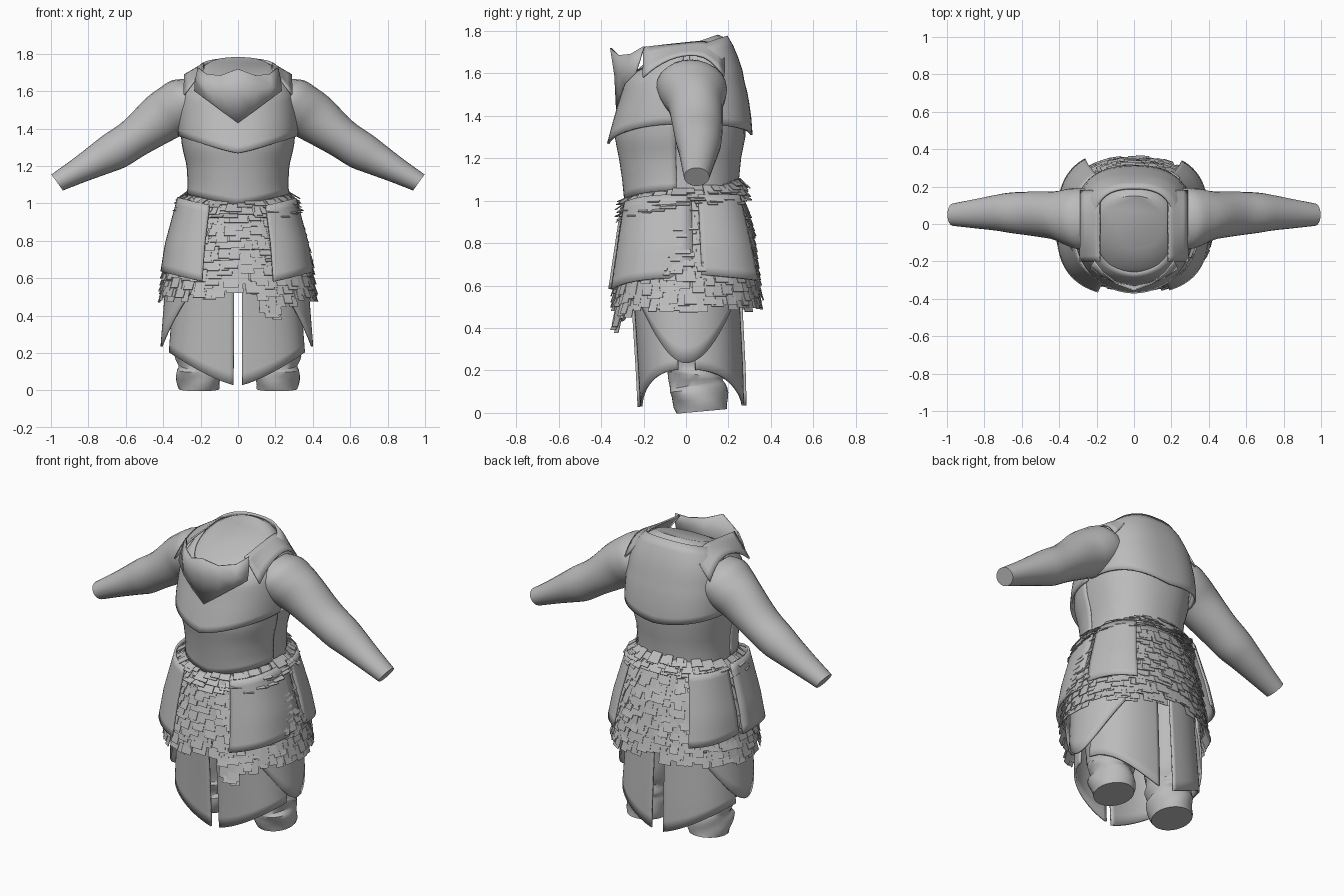
import bpy, math, random
from math import sin, cos, radians, exp, pi

random.seed(4)
cube = bpy.data.objects.get("Cube")
if cube:
    bpy.data.objects.remove(cube)

grey = bpy.data.materials.new("plain_grey")
grey.use_nodes = True
grey.diffuse_color = (0.5, 0.5, 0.5, 1)
grey.node_tree.nodes["Principled BSDF"].inputs["Base Color"].default_value = (0.5, 0.5, 0.5, 1)

# Profiles: height, half width, front depth, back depth
BODY = [(0.95, .28, .28, .24), (1.1, .265, .295, .25), (1.2, .27, .31, .26), (1.3, .295, .33, .28),
        (1.4, .305, .32, .28), (1.5, .305, .295, .275), (1.6, .285, .27, .25), (1.66, .26, .24, .22),
        (1.71, .2, .19, .185), (1.73, .165, .13, .15)]
PLATE = [(1.27, .315, .37, .315), (1.4, .32, .335, .305), (1.5, .315, .305, .29),
         (1.6, .297, .285, .262), (1.67, .26, .245, .225), (1.72, .205, .2, .19)]
SKIRT = [(.35, .42, .355, .36), (.5, .41, .34, .35), (.7, .385, .32, .33),
         (.85, .345, .3, .31), (1.02, .285, .28, .265), (1.1, .27, .28, .255)]
HIP = [(.5, .42, .385, .4), (.62, .405, .365, .385), (.78, .38, .34, .35), (1.04, .31, .3, .285)]
CLOTH = [(0, .365, .215, .275), (.2, .36, .225, .27), (.6, .33, .25, .25)]
FLAP = [(.2, .405, .25, .28), (.65, .37, .29, .29)]


def surf(profile, deg, z, off=0.0, p=0.9):
    """Point on a body-like surface at an angle (0 = left, -90 = front) and height."""
    row = profile[0] if z < profile[0][0] else profile[-1]
    for lo, hi in zip(profile, profile[1:]):
        if lo[0] <= z <= hi[0]:
            t = (z - lo[0]) / (hi[0] - lo[0])
            row = [a + (b - a) * t for a, b in zip(lo, hi)]
    c, s = cos(radians(deg)), sin(radians(deg))
    x = (row[1] + off) * math.copysign(abs(c) ** p, c)
    y = ((row[3] if s > 0 else row[2]) + off) * math.copysign(abs(s) ** p, s)
    tilt = 0.35 * min(max((z - 1.55) / 0.18, 0), 1)
    return (x, y, z + tilt * y)


def smooth_path(pts, steps=4):
    """Catmull-Rom refinement of rows of numbers."""
    ext, out = [pts[0]] + pts + [pts[-1]], []
    for a, b, c, d in zip(ext, ext[1:], ext[2:], ext[3:]):
        for k in range(steps):
            t = k / steps
            out.append([q + t * (r - p) / 2 + t * t * (p - 2.5 * q + 2 * r - s / 2)
                        + t ** 3 * (1.5 * (q - r) + (s - p) / 2) for p, q, r, s in zip(a, b, c, d)])
    return out + [pts[-1]]


def make(name, verts, faces, smooth=True, thick=0.0):
    mesh = bpy.data.meshes.new(name)
    mesh.from_pydata(verts, [], faces)
    mesh.materials.append(grey)
    ob = bpy.data.objects.new(name, mesh)
    bpy.context.collection.objects.link(ob)
    if thick:
        mod = ob.modifiers.new("thickness", "SOLIDIFY")
        mod.thickness, mod.offset = thick, -1
    if smooth:
        bpy.ops.object.select_all(action="DESELECT")
        ob.select_set(True)
        bpy.context.view_layer.objects.active = ob
        bpy.ops.object.shade_smooth_by_angle(angle=radians(40))


def grid(name, rows, closed=False, caps=False, **kw):
    n, verts = len(rows[0]), [v for r in rows for v in r]
    faces = [(i * n + j, i * n + (j + 1) % n, (i + 1) * n + (j + 1) % n, (i + 1) * n + j)
             for i in range(len(rows) - 1) for j in range(n if closed else n - 1)]
    if caps:
        faces += [tuple(reversed(range(n))), tuple(range(len(verts) - n, len(verts)))]
    make(name, verts, faces, **kw)


def patch(name, profile, a0, a1, bottom, top, off=0.0, thick=0.012, nu=32, nv=10, p=0.9):
    """Curved sheet between two angles; bottom and top are functions of the angle."""
    angles = [a0 + (a1 - a0) * j / nu for j in range(nu + 1)]
    rows = [[surf(profile, a, bottom(a) + (top(a) - bottom(a)) * i / nv, off, p) for a in angles]
            for i in range(nv + 1)]
    grid(name, rows, thick=thick)


def side_amount(a):
    return abs(cos(radians(a)))


def turn(a, s):
    return a if s > 0 else 180 - a


SIDES = ((1, "left"), (-1, "right"))

# Torso with slanted neck opening
grid("torso", [[surf(BODY, a, z) for a in range(-180, 180, 8)] for z, *_ in BODY], closed=True, caps=True)

# Chest, back and waist armour
patch("chest_plate", PLATE, -178, -2, lambda a: 1.27 + .09 * side_amount(a),
      lambda a: 1.64 + .07 * side_amount(a), off=.002, p=.86)
patch("back_plate", PLATE, 2, 178, lambda a: 1.31 + .05 * side_amount(a), lambda a: 1.715, off=.002, p=.78)
patch("waist_plate", BODY, -173, -7, lambda a: .99 + .06 * side_amount(a), lambda a: 1.38, off=.006, thick=.01)

# Flared collar on the chest
top = [(.21, -.195, 1.725), (.165, -.255, 1.69), (.09, -.315, 1.685), (0, -.35, 1.72)]
mid = [(.225, -.215, 1.66), (.175, -.27, 1.625), (.095, -.31, 1.6), (0, -.33, 1.59)]
low = [(.23, -.235, 1.6), (.16, -.285, 1.55), (.08, -.308, 1.49), (0, -.322, 1.43)]
collar = [r + [(-x, y, z) for x, y, z in reversed(r[:-1])] for r in (top, mid, low)]
grid("collar", collar[::-1], thick=.008)

# Arms: x, z, radius, depth radius, y centre
ARM = [(.2, 1.56, .13, .14, .02), (.27, 1.54, .145, .165, .025), (.34, 1.5, .142, .155, .035),
       (.42, 1.45, .133, .13, .045), (.55, 1.352, .108, .118, .055), (.66, 1.28, .104, .108, .06),
       (.74, 1.235, .09, .095, .06), (.85, 1.175, .07, .078, .055), (.967, 1.112, .053, .06, .05)]
for s, side in SIDES:
    ring = [2 * pi * k / 24 * s for k in range(24)]
    grid(side + "_arm", [[(s * (x + .58 * r * cos(t)), cy + ry * sin(t), z + .81 * r * cos(t)) for t in ring]
                         for x, z, r, ry, cy in smooth_path(ARM)], closed=True, caps=True)
    # Shoulder strap sloping from the neck over the arm, joining collar and back plate
    strap = []
    for i in range(5):
        d = .026 * i
        strap.append([(s * (.18 + d), y, 1.738 + .1 * y - 4 * max(y - .06, 0) ** 2 - .55 * d - 20 * d * y * y)
                      for y in [-.2 + .375 * k / 12 for k in range(13)]])
    grid(side + "_shoulder_strap", strap[::s], thick=.01)

# Legs with creased trousers: height, radius, y centre, tilt
LEG = [(.007, .108, .075, .1), (.06, .118, .065, .08), (.11, .122, .055, .1), (.135, .112, .055, .2),
       (.18, .125, .05, -.1), (.21, .118, .05, .1), (.27, .132, .05, 0), (.45, .14, .04, 0), (.7, .15, .03, 0)]
for s, side in SIDES:
    rows = []
    for i, (z, r, cy, tilt) in enumerate(smooth_path(LEG, 2)):
        row = []
        for k in range(28):
            t = 2 * pi * k / 28
            q = r + (.006 * sin(3 * t + i) if 0 < i < 14 else 0)
            row.append((s * (.208 + q * cos(t)), cy + 1.1 * q * sin(t), z + tilt * q * sin(t)))
        rows.append(row)
    grid(side + "_leg", rows[::s], closed=True, caps=True)


# Lower cloth skirt, slit at front and back, with pointed side flaps
def hem(a):
    return .025 + .18 * side_amount(a) ** 1.1


for s, side in SIDES:
    patch(side + "_front_cloth", CLOTH, turn(-88.2, s), turn(-6, s), hem, lambda a: .66, p=.8)
    patch(side + "_back_cloth", CLOTH, turn(6, s), turn(86, s), hem, lambda a: .66, p=.8)
    patch(side + "_side_flap", FLAP, turn(-52, s), turn(52, s),
          lambda a: min(.235 + .45 * abs(sin(radians(a))) ** 1.8, .62), lambda a: .68, nu=24, nv=6)


# Fur skirt: base sheet covered by overlapping shaggy flakes
def fur_hem(a):
    return (.5 + .05 * exp(-((abs(a) - 90) / 9) ** 2) - .12 * exp(-((a + 64) / 13) ** 2))


patch("fur_base", SKIRT, -180, 180, lambda a: fur_hem(a) + .05, lambda a: 1.04, off=-.008, nu=72)
verts, faces = [], []


def flake(a, z, w, h, off_top, off_low):
    b = len(verts)
    for da, zz, off in ((-w, z, off_top), (w, z, off_top), (w, z - h, off_low), (-w, z - h, off_low)):
        verts.append(surf(SKIRT, a + da, zz, off))
    faces.append((b + 3, b + 2, b + 1, b))


for row in range(17):
    z = 1.01 - row * .037
    for k in range(50):
        a = -180 + (k + .5 * (row % 2) + random.uniform(-.3, .3)) * 7.2
        zz, h = z + random.uniform(-.014, .014), random.uniform(.055, .085)
        if zz - h > fur_hem(a) - .03:
            flake(a, zz, random.uniform(3.2, 5.5), h, .002, random.uniform(.01, .022))
make("fur_flakes", verts, faces, smooth=False, thick=.003)

# Fur belt, higher at the back, with flakes sticking out
verts, faces = [], []
for row in range(3):
    for k in range(44):
        a = -180 + (k + random.random()) * 8.2
        z = 1.05 + .045 * sin(radians(a)) - row * .025 + random.uniform(-.01, .015)
        flake(a, z, random.uniform(4, 7), random.uniform(.02, .05), .0, random.uniform(.025, .055))
make("fur_belt", verts, faces, smooth=False, thick=.004)

# Four flared hip plates over the fur
for s, side in SIDES:
    patch(side + "_front_hip_plate", HIP, turn(-70, s), turn(2, s),
          lambda a: .635 - .08 * (1 - side_amount(a)), lambda a: 1.03 - .06 * (1 - side_amount(a)),
          nu=20, p=.72)
    patch(side + "_back_hip_plate", HIP, turn(6, s), turn(58, s),
          lambda a: .655 - .035 * abs(sin(radians(a))), lambda a: 1.03, nu=16, p=.72)
